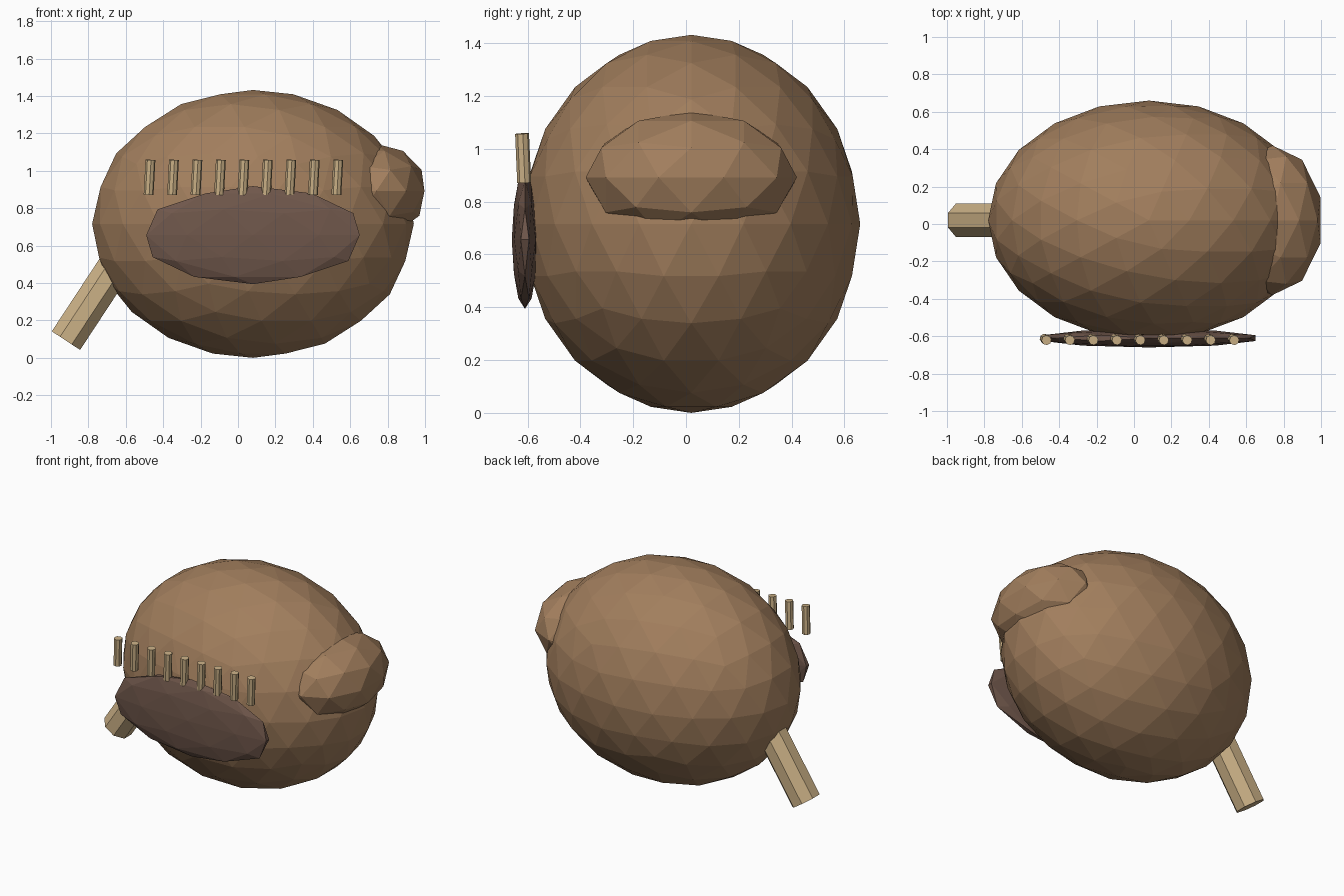
import bpy
from mathutils import Vector, Matrix
from math import pi

if "Cube" in bpy.data.objects:
    bpy.data.objects.remove(bpy.data.objects["Cube"])


def material(name, rgb):
    m = bpy.data.materials.new(name)
    m.diffuse_color = (*rgb, 1)
    m.use_nodes = True
    m.node_tree.nodes["Principled BSDF"].inputs["Base Color"].default_value = m.diffuse_color
    return m


fur = material("fur_brown", (0.36, 0.21, 0.11))
dark = material("dark_brown", (0.16, 0.095, 0.07))
cream = material("cream", (0.60, 0.44, 0.24))


def blob(name, subdivisions, centre, radii, mat):
    """Faceted ellipsoid."""
    bpy.ops.mesh.primitive_ico_sphere_add(subdivisions=subdivisions, radius=1)
    ob = bpy.context.object
    ob.name = name
    ob.data.transform(Matrix.Diagonal((*radii, 1)))
    ob.location = centre
    ob.data.materials.append(mat)
    return ob


def rod(name, start, end, radius, sides, mat, spin=0.0):
    """Faceted cylinder between two points."""
    a, b = Vector(start), Vector(end)
    bpy.ops.mesh.primitive_cylinder_add(vertices=sides, radius=radius, depth=(b - a).length)
    ob = bpy.context.object
    ob.name = name
    ob.data.transform(Matrix.Rotation(spin, 4, 'Z'))
    ob.data.transform((b - a).to_track_quat('Z', 'Y').to_matrix().to_4x4())
    ob.location = (a + b) / 2
    ob.data.materials.append(mat)
    return ob


# Round body, side bump and mouth plate
blob("body", 3, (0.08, 0.02, 0.716), (0.86, 0.64, 0.716), fur)
blob("side_bump", 2, (0.74, 0.02, 0.892), (0.27, 0.40, 0.252), fur)
blob("mouth_plate", 2, (0.08, -0.61, 0.656), (0.60, 0.05, 0.262), dark)

# Slanted peg at the lower left, running into the body
rod("peg", (-0.92, 0.02, 0.092), (-0.52, 0.02, 0.70), 0.098, 8, cream, pi / 8)

# Row of nine teeth above the plate
for i in range(9):
    x = -0.478 + 0.1255 * i
    rod(f"tooth_{i + 1}", (x, -0.613, 0.872), (x + 0.01, -0.621, 1.058), 0.0265, 8, cream)
